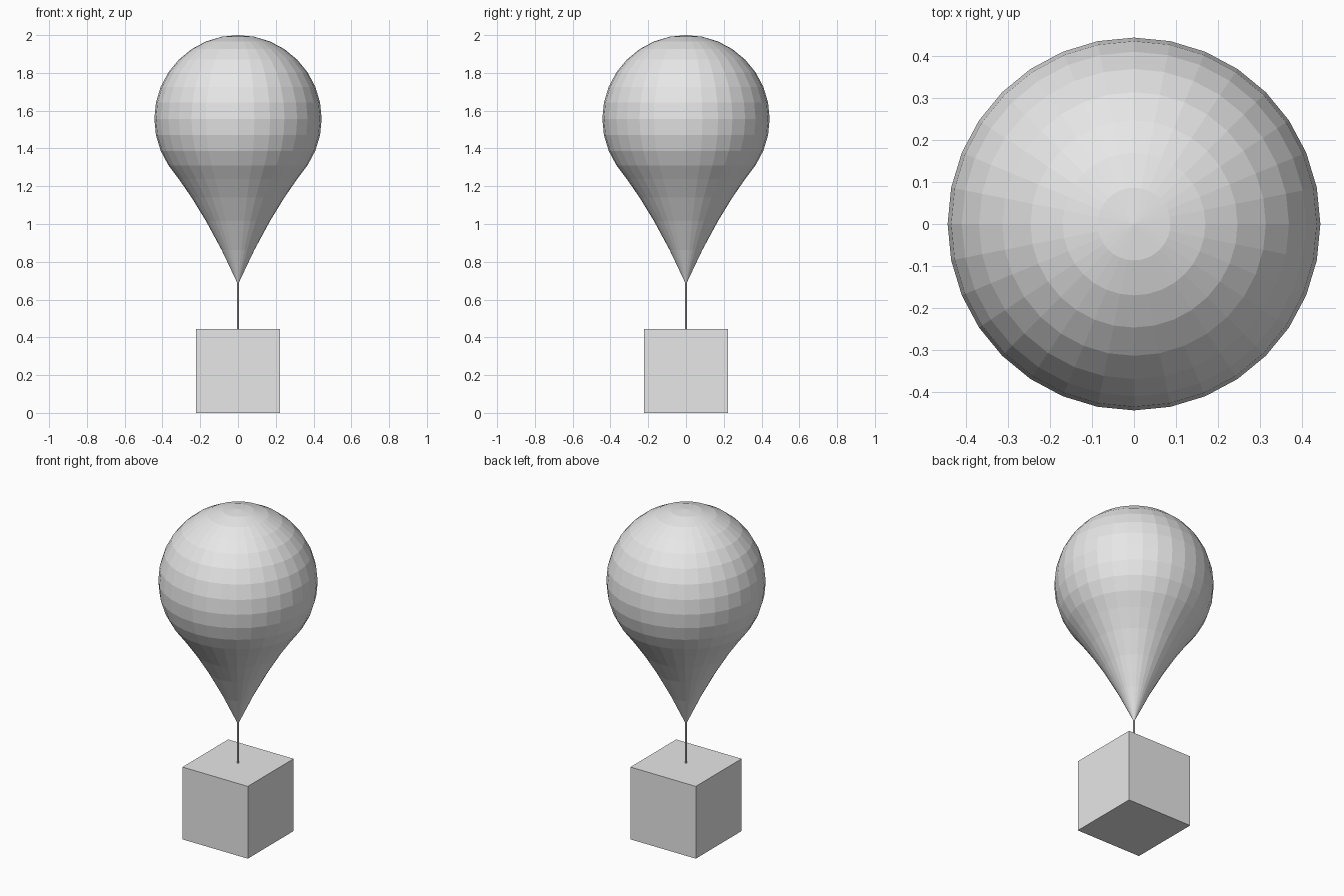
import bpy
import bmesh
from mathutils import Vector

cube = bpy.data.objects.get("Cube")
if cube:
    bpy.data.objects.remove(cube, do_unlink=True)

R = 0.443          # balloon radius
TIP = 0.68         # height of the balloon's lower tip
BOX = 0.443        # box side

grey = bpy.data.materials.new("light_grey")
grey.use_nodes = True
color = (0.8, 0.8, 0.8, 1)
grey.diffuse_color = color
grey.node_tree.nodes["Principled BSDF"].inputs["Base Color"].default_value = color


def finish(bm, name, z):
    """Turn a bmesh into a flat-shaded object at height z."""
    mesh = bpy.data.meshes.new(name)
    bm.to_mesh(mesh)
    bm.free()
    mesh.materials.append(grey)
    obj = bpy.data.objects.new(name, mesh)
    obj.location.z = z
    bpy.context.collection.objects.link(obj)
    return obj


# Balloon: sphere with its lower pole pulled down by a sharp falloff
bm = bmesh.new()
bmesh.ops.create_uvsphere(bm, u_segments=32, v_segments=16, radius=R)
pole = Vector((0, 0, -R))
pull = 2 - 2 * R - TIP
reach = 0.385
for v in bm.verts:
    near = max(0, 1 - (v.co - pole).length / reach)
    v.co.z -= pull * near ** 2
finish(bm, "balloon", 2 - R)

# String from the tip to the box
bm = bmesh.new()
length = TIP + 0.02 - BOX
bmesh.ops.create_cone(bm, cap_ends=True, segments=16, radius1=0.005,
                      radius2=0.005, depth=length)
finish(bm, "string", BOX + length / 2)

# Hanging box
bm = bmesh.new()
bmesh.ops.create_cube(bm, size=BOX)
finish(bm, "box", BOX / 2)
